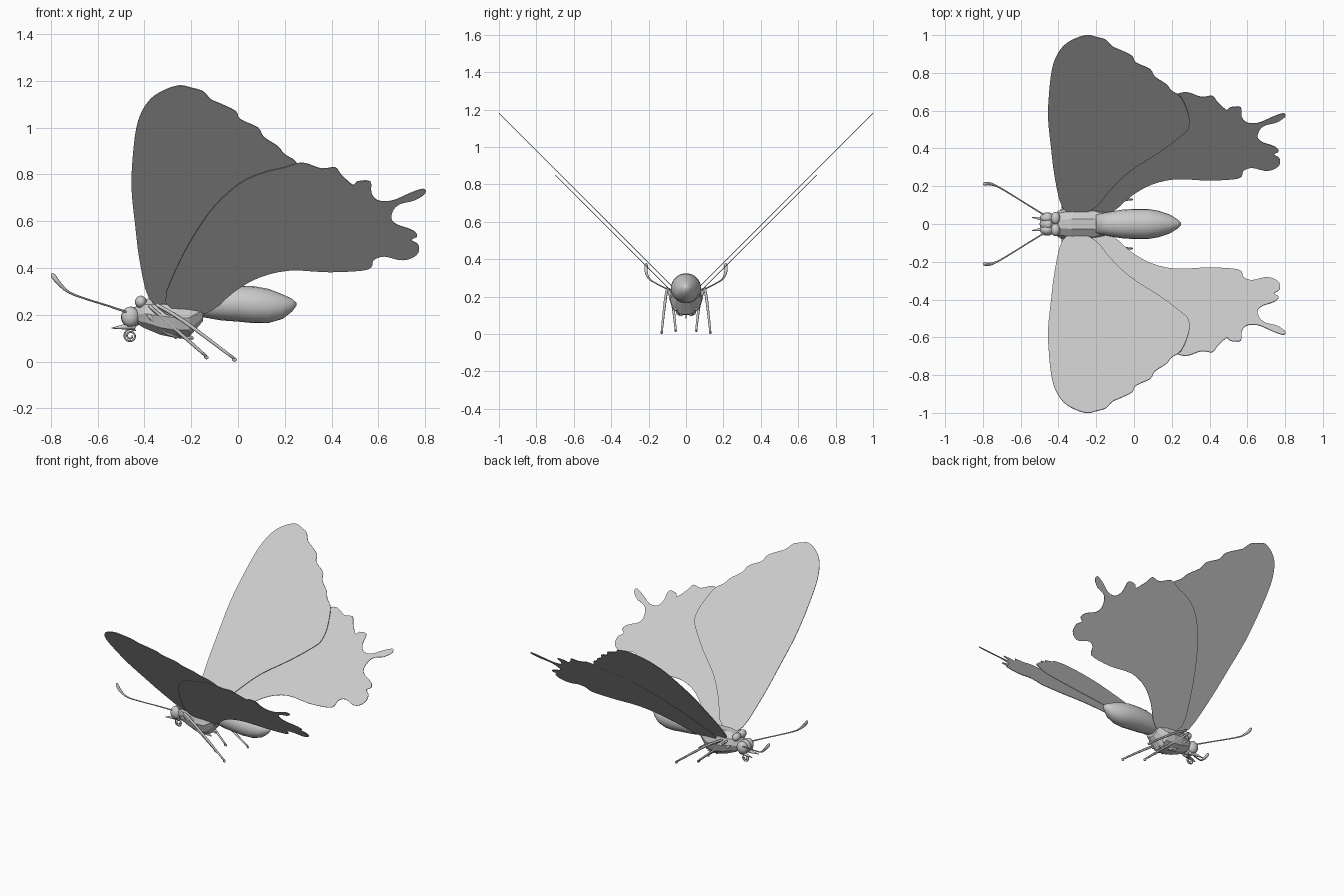
import bpy, bmesh, math
from mathutils import Vector

if "Cube" in bpy.data.objects:
    bpy.data.objects.remove(bpy.data.objects["Cube"])


def finish(name, bm, smooth=True):
    bmesh.ops.recalc_face_normals(bm, faces=bm.faces)
    me = bpy.data.meshes.new(name)
    bm.to_mesh(me)
    bm.free()
    for p in me.polygons:
        p.use_smooth = smooth
    ob = bpy.data.objects.new(name, me)
    bpy.context.collection.objects.link(ob)
    return ob


def smooth_path(pts, n, closed=False):
    """Catmull-Rom resampling of a point list."""
    pts = [Vector(p) for p in pts]
    k, out = len(pts), []
    for i in range(k if closed else k - 1):
        g = lambda j: pts[j % k] if closed else pts[max(0, min(k - 1, j))]
        a, b, c, d = g(i - 1), g(i), g(i + 1), g(i + 2)
        for s in range(n):
            t = s / n
            out.append(0.5 * (2 * b + (c - a) * t + (2 * a - 5 * b + 4 * c - d) * t * t
                              + (3 * b - a - 3 * c + d) * t ** 3))
    return out if closed else out + [pts[-1]]


def skin(bm, rings):
    rows = [[bm.verts.new(p) for p in r] for r in rings]
    n = len(rows[0])
    for a, b in zip(rows, rows[1:]):
        for i in range(n):
            bm.faces.new((a[i], a[(i + 1) % n], b[(i + 1) % n], b[i]))
    bm.faces.new(rows[0])
    bm.faces.new(rows[-1])


def body(name, sections, sides, smooth):
    """Elliptical sections (x, centre z, half height, half width)."""
    bm = bmesh.new()
    ang = [2 * math.pi * i / sides for i in range(sides)]
    skin(bm, [[(x, w * math.cos(a), z + h * math.sin(a)) for a in ang] for x, z, h, w in sections])
    return finish(name, bm, smooth)


def tube(name, pts, sides=6, n=4):
    """Round tube through (x, y, z, radius) points."""
    path = smooth_path(pts, n)
    bm, rings = bmesh.new(), []
    for i, p in enumerate(path):
        d = (path[min(i + 1, len(path) - 1)] - path[max(i - 1, 0)]).to_3d().normalized()
        u = d.cross(Vector((0, 1, 0))).normalized()
        v = d.cross(u)
        rings.append([p.to_3d() + p.w * (u * math.cos(a) + v * math.sin(a))
                      for a in (2 * math.pi * j / sides for j in range(sides))])
    skin(bm, rings)
    return finish(name, bm)


def ball(name, loc, scale):
    bm = bmesh.new()
    bmesh.ops.create_uvsphere(bm, u_segments=16, v_segments=10, radius=1)
    for v in bm.verts:
        v.co = Vector(loc) + Vector(v.co[i] * scale[i] for i in range(3))
    return finish(name, bm)


def wing(name, outline, drop, side):
    """Thin plate leaning outward at 45 degrees, outline in (x, z)."""
    bm = bmesh.new()
    pts = smooth_path(outline, 3, True)
    bm.faces.new([bm.verts.new((p.x, side * (p.y - drop), p.y)) for p in pts])
    ob = finish(name, bm, False)
    m = ob.modifiers.new("thickness", "SOLIDIFY")
    m.thickness, m.offset = 0.004, 0


FORE = [(-.38, .27), (-.42, .43), (-.44, .59), (-.455, .74), (-.45, .87), (-.435, .995), (-.41, 1.07),
        (-.37, 1.125), (-.315, 1.16), (-.25, 1.18), (-.2, 1.17), (-.15, 1.155), (-.115, 1.12),
        (-.07, 1.1), (-.01, 1.07), (.01, 1.035), (.085, 1.0), (.11, .96), (.17, .92), (.2, .885),
        (.25, .85), (.29, .755), (.29, .69), (.255, .65), (.135, .56), (-.02, .46), (-.13, .355),
        (-.2, .27), (-.3, .23)]
HIND = [(-.31, .255), (-.26, .405), (-.185, .545), (-.1, .665), (.005, .76), (.1, .805), (.2, .83),
        (.275, .85), (.355, .825), (.415, .83), (.44, .8), (.49, .755), (.51, .77), (.565, .77),
        (.57, .72), (.595, .69), (.64, .685), (.68, .695), (.735, .72), (.79, .738), (.8, .72),
        (.755, .69), (.695, .675), (.665, .65), (.655, .61), (.68, .585), (.725, .57), (.755, .555),
        (.765, .535), (.74, .52), (.77, .5), (.77, .465), (.735, .44), (.69, .435), (.625, .45),
        (.58, .435), (.57, .405), (.53, .39), (.39, .383), (.22, .39), (.09, .36), (-.015, .3),
        (-.11, .22), (-.2, .2)]

# Paired parts
for side, tag in ((1, "left"), (-1, "right")):
    wing("forewing_" + tag, FORE, .18, side)
    wing("hindwing_" + tag, HIND, .152, side)
    ball("eye_" + tag, (-.46, side * .032, .192), (.038, .03, .043))
    ball("collar_" + tag, (-.415, side * .03, .255), (.025, .035, .027))
    # antenna with thickened club
    tube("antenna_" + tag, [(x, side * y, z, r) for x, y, z, r in (
        (-.47, .045, .21, .005), (-.56, .1, .24, .004), (-.64, .15, .265, .004),
        (-.72, .197, .295, .005), (-.765, .213, .335, .009), (-.788, .212, .365, .01),
        (-.795, .212, .378, .004))])
    # mouth feeler
    tube("palp_" + tag, [(-.44, side * .02, .15, .012), (-.49, side * .028, .148, .01),
                         (-.54, side * .035, .143, .002)])
    # folded legs: hip, knee, foot
    legs = {
        "hind_leg_": ((-.2, .05, .13), (-.35, .1, .245), (-.23, .112, .172), (-.015, .13, .012)),
        "middle_leg_": ((-.24, .04, .11), (-.38, .09, .24), (-.28, .07, .15), (-.135, .055, .022)),
        "front_leg_": ((-.26, .03, .105), (-.385, .075, .2), (-.3, .04, .12), (-.19, .025, .1)),
    }
    for name, (hip, knee, mid, foot) in legs.items():
        h, k, m, f = [(p[0], side * p[1], p[2]) for p in (hip, knee, mid, foot)]
        tube(name + "thigh_" + tag, [(*h, .011), (*k, .007)])
        tube(name + "shin_" + tag, [(*k, .007), (*m, .008), (*f, .006)])
        if name != "front_leg_":
            ball(name + "foot_" + tag, (f[0], f[1], f[2] - .004), (.01, .006, .008))

# Body
body("abdomen", [(-.2, .24, .045, .05), (-.14, .248, .06, .063), (-.07, .25, .074, .075),
                 (0, .248, .077, .08), (.07, .243, .079, .08), (.13, .238, .073, .07),
                 (.19, .235, .053, .05), (.23, .241, .028, .025), (.25, .245, .006, .006)], 20, True)
body("thorax", [(-.44, .2, .035, .04), (-.4, .205, .065, .07), (-.33, .195, .085, .085),
                (-.27, .188, .09, .09), (-.21, .187, .088, .085), (-.15, .22, .05, .06)], 10, False)
ball("head", (-.455, 0, .19), (.045, .04, .045))

# Coiled tongue
coil = [(-.455, 0, .15, .004)]
for i in range(21):
    a, r = math.pi * (.25 + i * .19), .03 - i * .0011
    coil.append((-.46 + r * math.cos(a), 0, .11 + r * math.sin(a), .004))
path_offset = Vector((0, 1e-4, 0))
tube("proboscis", coil, 6, 2)
